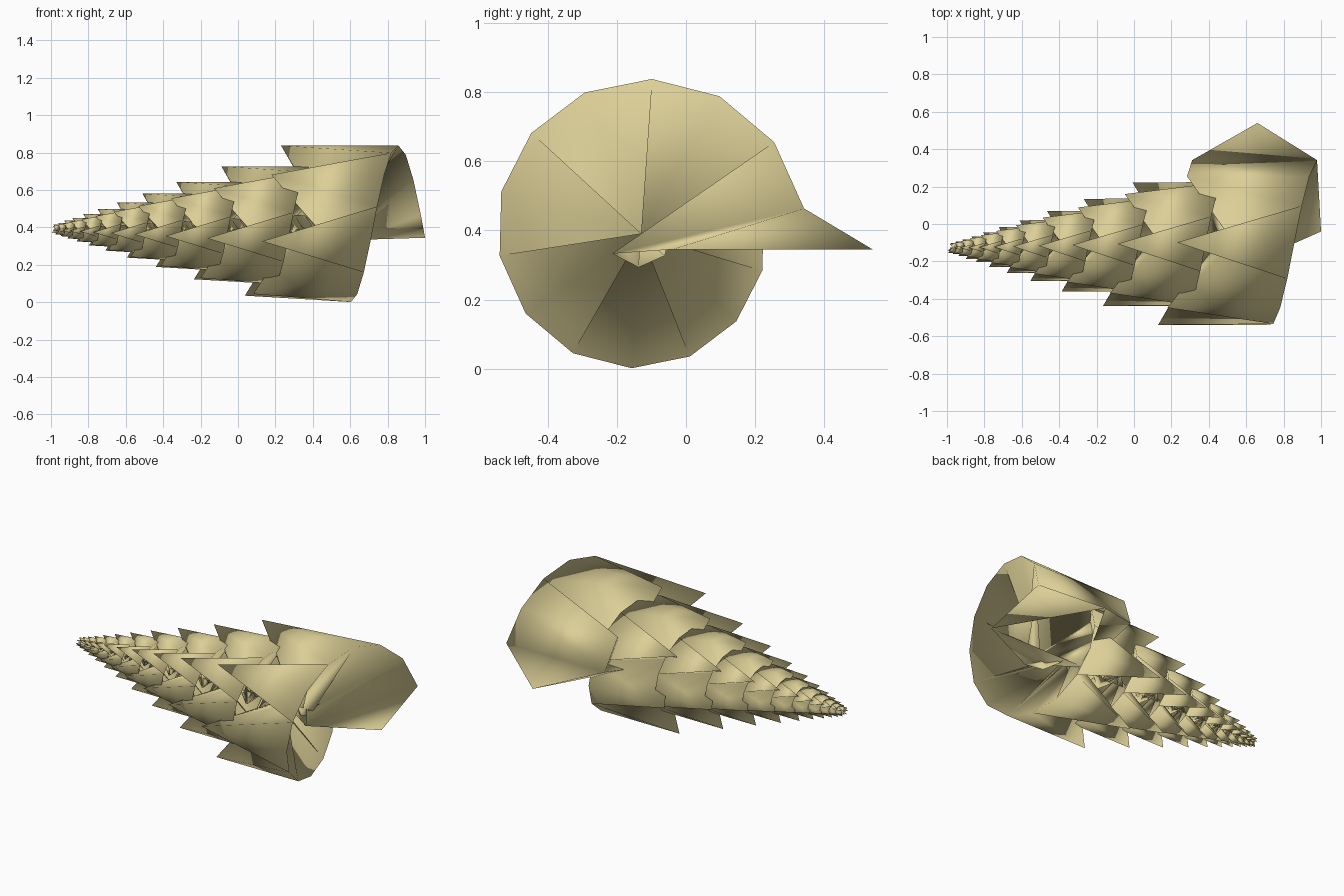
import bpy, bmesh
from math import cos, sin, pi, radians

cube = bpy.data.objects.get("Cube")
if cube:
    bpy.data.objects.remove(cube, do_unlink=True)

# Shell colour
tan = bpy.data.materials.new("shell_tan")
tan.use_nodes = True
colour = (0.72, 0.63, 0.31, 1)
tan.diffuse_color = colour
bsdf = next(n for n in tan.node_tree.nodes if n.type == 'BSDF_PRINCIPLED')
bsdf.inputs["Base Color"].default_value = colour
bsdf.inputs["Roughness"].default_value = 0.8

# Coiling axis and growth of the spiral
APEX_X, AXIS_Y, AXIS_Z = -1.062, -0.13, 0.39
STEPS_PER_TURN = 14
GROWTH = 1.0205
FIRST, LAST = -146, 2

# Cross-section corners as (distance along axis, radius) at unit scale
TIP = (1.292, 0.449)
RIM = (1.92, 0.449)
CORE = (1.606, -0.097)
PILLAR = (1.6, 0)

bm = bmesh.new()


def corner(step, point):
    scale = GROWTH ** step
    angle = radians(86) - step * 2 * pi / STEPS_PER_TURN
    along, radius = point[0] * scale, point[1] * scale
    return bm.verts.new((APEX_X + along,
                         AXIS_Y + radius * cos(angle),
                         AXIS_Z + radius * sin(angle)))


def add_faces(tris):
    for tri in tris:
        bm.faces.new(tri)


# Whorls: scale-bearing sections joined across a notch between them
tip, rim, core = [corner(FIRST, point) for point in (TIP, RIM, CORE)]
for step in range(FIRST + 2, LAST + 1, 2):
    mid_rim, pillar = corner(step - 1, RIM), corner(step - 1, PILLAR)
    new_tip, new_rim, new_core = [corner(step, point)
                                  for point in (TIP, RIM, CORE)]
    add_faces([
        # outer scales
        (tip, rim, mid_rim), (mid_rim, new_rim, new_tip),
        # notch between the scales
        (tip, mid_rim, pillar), (mid_rim, new_tip, pillar),
        # funnel
        (rim, pillar, mid_rim), (mid_rim, pillar, new_rim),
        (rim, core, pillar), (pillar, new_core, new_rim),
        # inner wall and pillar
        (tip, pillar, core), (pillar, new_tip, new_core),
        (new_core, core, pillar)])
    tip, rim, core = new_tip, new_rim, new_core

# Last panel, folded about the final core corner
end_tip, end_rim = corner(LAST + 1, TIP), corner(LAST + 1, RIM)
add_faces([(tip, rim, end_tip), (rim, end_rim, end_tip),
           (rim, core, end_rim), (tip, end_tip, core)])

# Flared lip: a triangle turned against the last section
outer, right, left = [bm.verts.new(p) for p in (
    (0.66, 0.54, 0.345), (1.0, -0.04, 0.345), (0.33, -0.04, 0.345))]
add_faces([(end_tip, end_rim, outer), (end_rim, right, outer),
           (end_rim, core, right), (core, left, right),
           (core, end_tip, left), (end_tip, outer, left)])

mesh = bpy.data.meshes.new("spiral_shell")
bm.to_mesh(mesh)
bm.free()
mesh.materials.append(tan)
shell = bpy.data.objects.new("spiral_shell", mesh)
bpy.context.collection.objects.link(shell)

# Smooth shading over the whole shell
bpy.ops.object.select_all(action='DESELECT')
shell.select_set(True)
bpy.context.view_layer.objects.active = shell
bpy.ops.object.shade_smooth()
